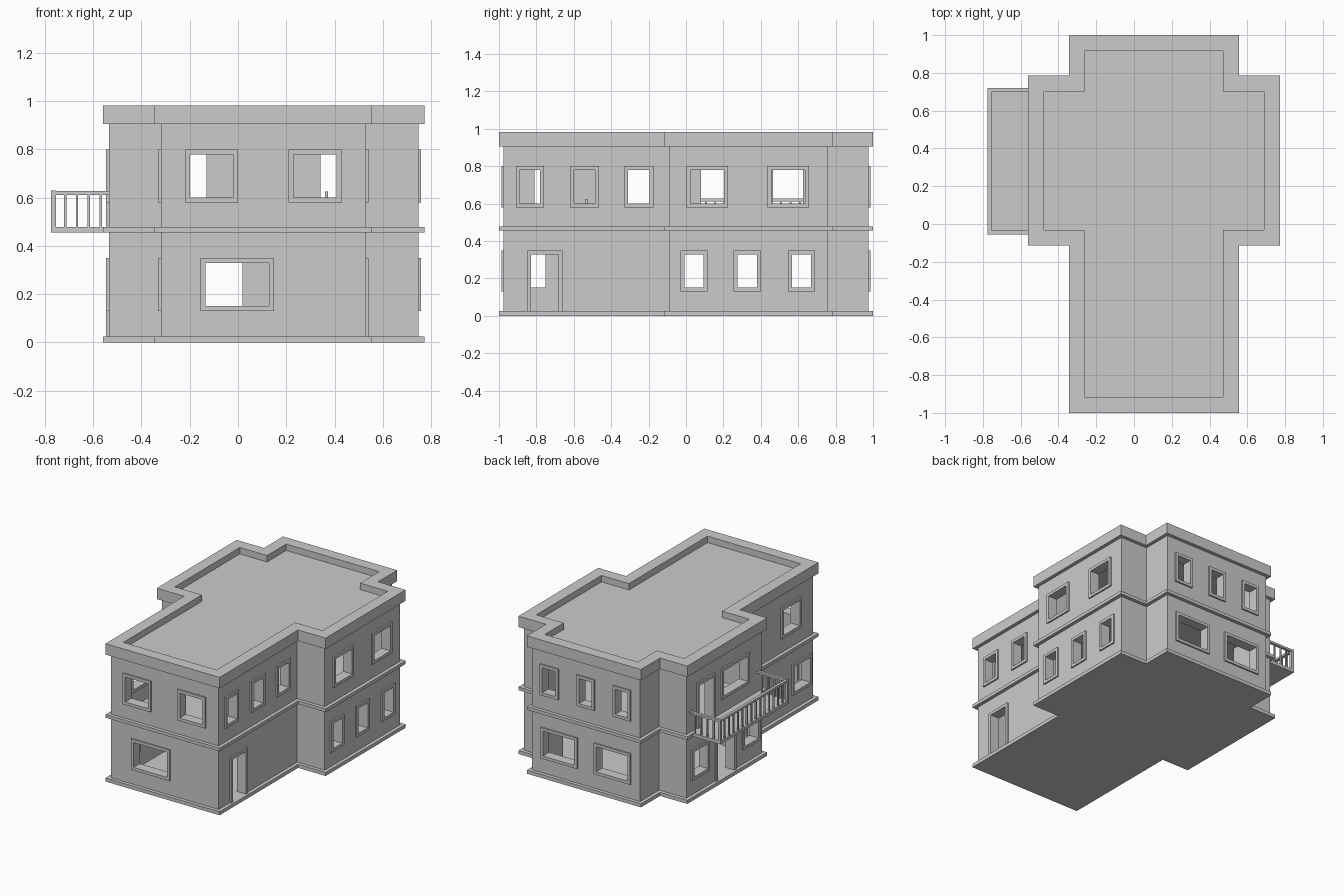
import bpy, bmesh

if "Cube" in bpy.data.objects:
    bpy.data.objects.remove(bpy.data.objects["Cube"])

T = 0.021            # frame bar width
WALL = 0.055         # wall thickness


def finish(name, bm):
    bmesh.ops.recalc_face_normals(bm, faces=bm.faces[:])
    me = bpy.data.meshes.new(name)
    bm.to_mesh(me)
    bm.free()
    ob = bpy.data.objects.new(name, me)
    bpy.context.collection.objects.link(ob)
    return ob


def cross(d):
    """Cross-shaped floor outline, inset by d."""
    ax, bx, cx, dx = -0.56 + d, -0.345 + d, 0.555 - d, 0.772 - d
    ay, by, cy, dy = -1 + d, -0.115 + d, 0.785 - d, 1 - d
    return [(bx, ay), (cx, ay), (cx, by), (dx, by), (dx, cy), (cx, cy),
            (cx, dy), (bx, dy), (bx, cy), (ax, cy), (ax, by), (bx, by)]


def band(name, outer, inner, w0, w1, place, closed=True):
    """Ring between two outlines, extruded from w0 to w1."""
    bm = bmesh.new()
    n = len(outer)
    o0, i0, o1, i1 = [[bm.verts.new(place(p, w)) for p in pts]
                      for w in (w0, w1) for pts in (outer, inner)]
    for i in range(n if closed else n - 1):
        j = (i + 1) % n
        for a, b in ((o0, i0), (i0, i1), (i1, o1), (o1, o0)):
            bm.faces.new((a[i], a[j], b[j], b[i]))
    if not closed:
        for i in (0, n - 1):
            bm.faces.new((o0[i], i0[i], i1[i], o1[i]))
    return finish(name, bm)


def flat(p, w):
    return (p[0], p[1], w)


def slab(name, d, z0, z1):
    bm = bmesh.new()
    f = bm.faces.new([bm.verts.new((x, y, z0)) for x, y in cross(d)])
    r = bmesh.ops.extrude_face_region(bm, geom=[f])
    bmesh.ops.translate(bm, vec=(0, 0, z1 - z0),
                        verts=[v for v in r["geom"] if isinstance(v, bmesh.types.BMVert)])
    # keep the underside closed
    if f not in bm.faces[:]:
        bm.faces.new([v for v in bm.verts if abs(v.co.z - z0) < 1e-6])
    return finish(name, bm)


def add_box(bm, lo, hi):
    vs = bmesh.ops.create_cube(bm, size=1)["verts"]
    for v in vs:
        v.co = [(a + b) / 2 + c * (b - a) for a, b, c in zip(lo, hi, v.co)]


def boxes(name, items):
    bm = bmesh.new()
    for lo, hi in items:
        add_box(bm, lo, hi)
    return finish(name, bm)


# storey structure
slab("base_slab", 0, 0, 0.025)
slab("middle_floor_band", 0, 0.455, 0.478)
slab("roof_deck", 0.05, 0.895, 0.937)
band("roof_parapet", cross(0), cross(0.083), 0.905, 0.983, flat)
walls = band("walls", cross(0.025), cross(0.025 + WALL), 0.015, 0.915, flat)

# sides: (axis, wall position, outward sign)
FRONT, BACK = ("y", -0.975, -1), ("y", 0.975, 1)
RIGHT, LEFT = ("x", 0.53, 1), ("x", -0.32, -1)
RWING, LWING = ("x", 0.747, 1), ("x", -0.535, -1)
LOW, HIGH = (0.13, 0.35), (0.58, 0.80)

# openings: name, side, frame spans along the wall, frame heights, is door
OPENINGS = [
    ("front_lower_window", FRONT, [(-0.155, 0.15)], LOW, False),
    ("front_upper_window", FRONT, [(-0.22, 0), (0.21, 0.43)], HIGH, False),
    ("back_lower_window", BACK, [(-0.25, 0.04), (0.17, 0.46)], LOW, False),
    ("back_upper_window", BACK, [(-0.25, -0.11), (0.035, 0.175), (0.32, 0.465)], HIGH, False),
    ("right_upper_window", RIGHT, [(-0.91, -0.76), (-0.62, -0.465), (-0.33, -0.175)], HIGH, False),
    ("right_door", RIGHT, [(-0.85, -0.66)], (0.025, 0.35), True),
    ("right_wing_lower_window", RWING, [(-0.03, 0.115), (0.255, 0.4), (0.545, 0.69)], LOW, False),
    ("right_wing_upper_window", RWING, [(0.003, 0.225), (0.435, 0.657)], HIGH, False),
    ("left_lower_window", LEFT, [(-0.95, -0.73), (-0.37, -0.15)], LOW, False),
    ("left_upper_window", LEFT, [(-0.83, -0.61), (-0.37, -0.15)], HIGH, False),
    ("left_wing_lower_window", LWING, [(-0.06, 0.135), (0.51, 0.705)], LOW, False),
    ("left_wing_door", LWING, [(0.21, 0.44)], (0.025, 0.35), True),
    ("left_wing_upper_window", LWING, [(0.06, 0.37)], HIGH, False),
    ("balcony_door", LWING, [(0.445, 0.647)], (0.478, 0.80), True),
]

cut = bmesh.new()
for name, (axis, pos, s), spans, (z0, z1), door in OPENINGS:
    def place(p, w):
        return (pos + s * w, p[0], p[1]) if axis == "x" else (p[0], pos + s * w, p[1])
    for k, (a, b) in enumerate(spans):
        zi = z0 if door else z0 + T
        outer = [(a, z0), (a, z1), (b, z1), (b, z0)]
        inner = [(a + T, zi), (a + T, z1 - T), (b - T, z1 - T), (b - T, zi)]
        band(f"{name}_frame_{k + 1}", outer, inner, 0.011, -WALL - 0.006, place, not door)
        # hole through the wall, hidden behind the frame
        h = T / 2
        p = place((a + h, z0 - 0.005 if door else z0 + h), 0.03)
        q = place((b - h, z1 - h), -WALL - 0.03)
        add_box(cut, [min(m) for m in zip(p, q)], [max(m) for m in zip(p, q)])
cutter = finish("opening_cutter", cut)
cutter.hide_render = True

# cut the openings
mod = walls.modifiers.new("openings", "BOOLEAN")
mod.operation, mod.solver, mod.object = "DIFFERENCE", "EXACT", cutter
bpy.context.view_layer.objects.active = walls
bpy.ops.object.modifier_apply(modifier=mod.name)
bpy.data.objects.remove(cutter)

# balcony on the left wing
X0, X1, Y0, Y1 = -0.775, -0.535, -0.055, 0.72
boxes("balcony_floor", [((X0, Y0, 0.456), (X1, Y1, 0.4785))])
RZ0, RZ1, RW = 0.612, 0.627, 0.02
boxes("balcony_handrail", [
    ((X0, Y0, RZ0), (X0 + RW, Y1, RZ1)),
    ((X0 + RW, Y0, RZ0), (X1, Y0 + RW, RZ1)),
    ((X0 + RW, Y1 - RW, RZ0), (X1, Y1, RZ1))])
posts, g = [], 0.005
xm = X0 + RW / 2
for y in (Y0 + RW / 2, Y1 - RW / 2):
    for i in range(1, 5):
        x = xm + i * 0.049
        posts.append(((x - g, y - g, 0.475), (x + g, y + g, RZ0 + 0.004)))
    posts.append(((X0, y - RW / 2, 0.475), (X0 + RW, y + RW / 2, RZ1 + 0.003)))
N = 15
for i in range(1, N):
    y = Y0 + RW / 2 + (Y1 - Y0 - RW) * i / N
    posts.append(((xm - g, y - g, 0.475), (xm + g, y + g, RZ0 + 0.004)))
boxes("balcony_balusters", posts)

# interior stair partitions and newel post
boxes("stair_partitions", [((0.36, -0.4, 0.01), (0.372, -0.086, 0.46)),
                           ((0.2, -0.086, 0.01), (0.48, -0.074, 0.46))])
boxes("stair_newel_post", [((0.36, -0.54, 0.47), (0.373, -0.527, 0.625))])
